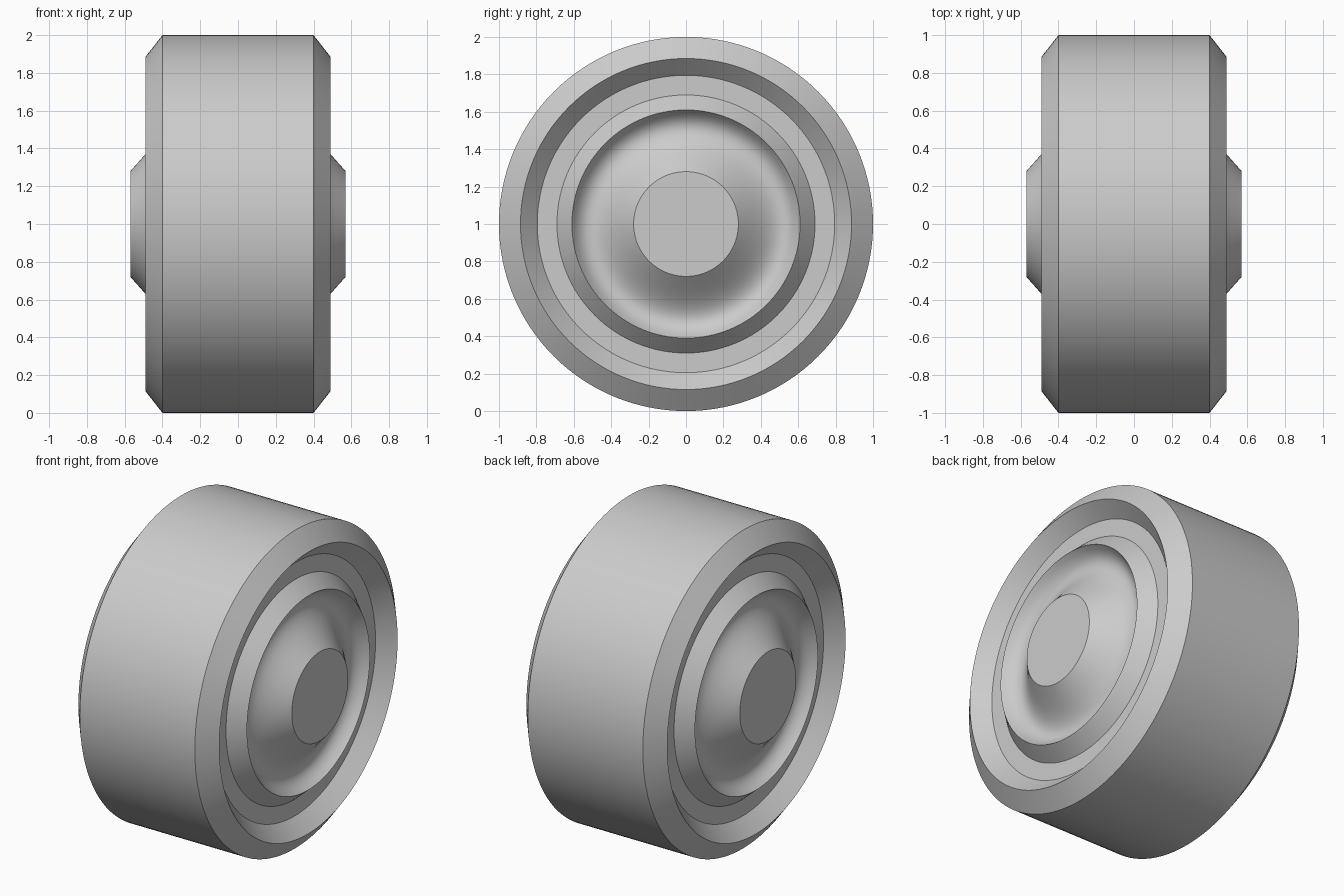
import bpy, bmesh, math
from mathutils import Vector, Matrix
from mathutils.geometry import interpolate_bezier

if "Cube" in bpy.data.objects:
    bpy.data.objects.remove(bpy.data.objects["Cube"])

SEGMENTS = 128


def lathe(name, half_profile):
    """Revolve (x, radius) points, mirrored across x = 0, around the axle."""
    profile = half_profile + [(-x, r) for x, r in reversed(half_profile)]
    bm = bmesh.new()
    verts = [bm.verts.new((x, 0, r)) for x, r in profile]
    edges = [bm.edges.new(pair) for pair in zip(verts, verts[1:])]
    bmesh.ops.spin(bm, geom=verts + edges, cent=(0, 0, 0), axis=(1, 0, 0),
                   angle=math.tau, steps=SEGMENTS)
    bmesh.ops.remove_doubles(bm, verts=bm.verts[:], dist=1e-4)
    # flat hub ends
    bmesh.ops.holes_fill(bm, edges=[e for e in bm.edges if e.is_boundary], sides=0)
    bmesh.ops.recalc_face_normals(bm, faces=bm.faces[:])
    bm.transform(Matrix.Translation((0, 0, 1)))
    mesh = bpy.data.meshes.new(name)
    bm.to_mesh(mesh)
    bm.free()
    obj = bpy.data.objects.new(name, mesh)
    bpy.context.collection.objects.link(obj)
    bpy.context.view_layer.objects.active = obj
    obj.select_set(True)
    bpy.ops.object.shade_smooth_by_angle(angle=math.radians(30))
    return obj


# curved dish from the hub end out to the inner ridge
dish = interpolate_bezier(*[Vector(p) for p in
                            ((.57, .28, 0), (.445, .42, 0), (.34, .52, 0), (.49, .61, 0))], 14)
# groove, outer lip and chamfered tread
rim = [(.40, .69), (.40, .795), (.49, .885), (.40, 1.0)]

lathe("wheel", [(p.x, p.y) for p in dish] + rim)
